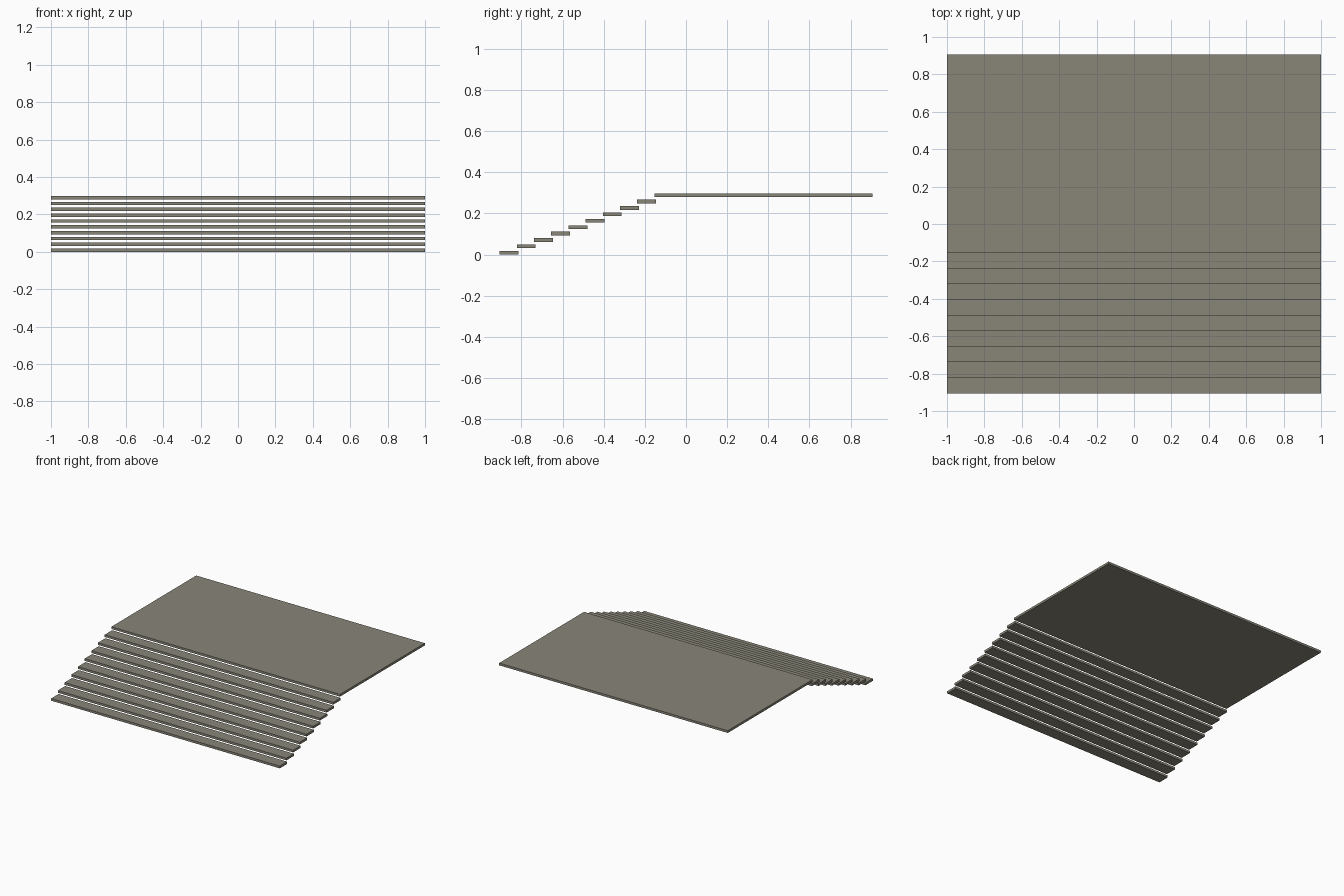
import bpy

if "Cube" in bpy.data.objects:
    bpy.data.objects.remove(bpy.data.objects["Cube"])

# One flat stone colour for the whole staircase
stone = bpy.data.materials.new("warm grey stone")
stone.diffuse_color = (0.25, 0.24, 0.19, 1.0)
stone.use_nodes = True
stone.node_tree.nodes["Principled BSDF"].inputs["Base Color"].default_value = stone.diffuse_color

WIDTH, HALF_DEPTH = 2.0, 0.906
THICK, TREAD = 0.018, 0.092
RUN, RISE, STEPS = 0.0836, 0.0311, 9


def slab(name, y0, y1, z0):
    """Flat full-width slab from y0 to y1 with its underside at z0."""
    bpy.ops.mesh.primitive_cube_add(size=1)
    ob = bpy.context.object
    ob.name = name
    for v in ob.data.vertices:
        v.co.x *= WIDTH
        v.co.y = y0 if v.co.y < 0 else y1
        v.co.z = z0 if v.co.z < 0 else z0 + THICK
    ob.data.materials.append(stone)
    return ob


# Floating treads, each slightly overlapping the next one up
for i in range(STEPS):
    y = -HALF_DEPTH + i * RUN
    slab(f"tread_{i + 1}", y, y + TREAD, i * RISE)

# Wide landing at the top
slab("landing", -HALF_DEPTH + STEPS * RUN, HALF_DEPTH, STEPS * RISE)
